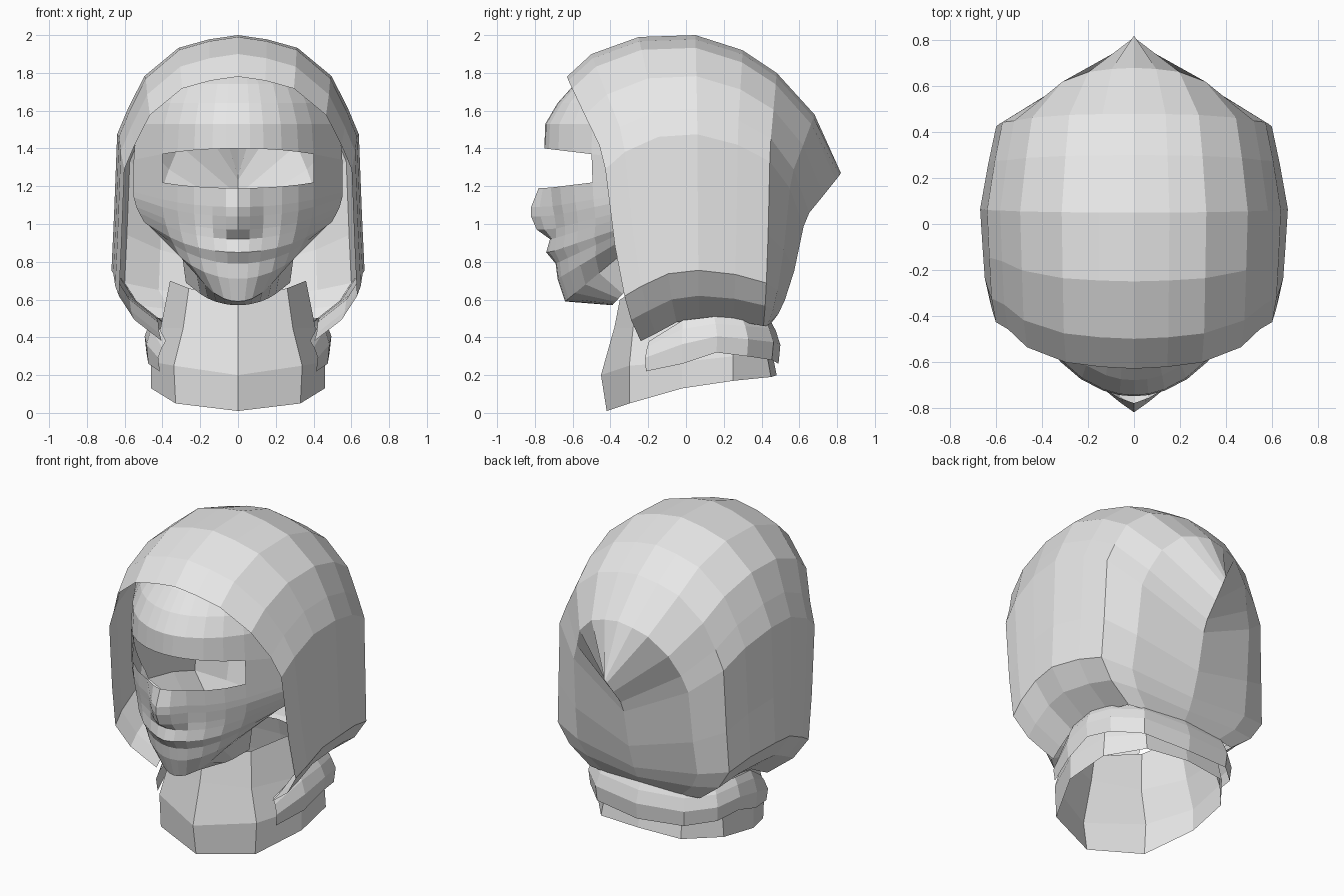
import bpy
import bmesh

cube = bpy.data.objects.get("Cube")
if cube:
    bpy.data.objects.remove(cube)

mat = bpy.data.materials.new("light_grey")
mat.use_nodes = True
GREY = (0.8, 0.8, 0.8, 1)
mat.diffuse_color = GREY
mat.node_tree.nodes["Principled BSDF"].inputs["Base Color"].default_value = GREY


def lerp(a, b, t):
    return a + (b - a) * t


def half_shell(name, rows, skip=None, flip=False):
    """Skin rows of points for the left half and mirror them to the right."""
    bm = bmesh.new()
    grid = [[bm.verts.new(p) for p in row] for row in rows]
    for i in range(len(grid) - 1):
        for j in range(len(grid[i]) - 1):
            if skip and skip(i, j):
                continue
            quad = [grid[i][j], grid[i][j + 1], grid[i + 1][j + 1], grid[i + 1][j]]
            bm.faces.new(quad[::-1] if flip else quad)
    bmesh.ops.remove_doubles(bm, verts=bm.verts, dist=0.0005)
    bmesh.ops.delete(bm, geom=[v for v in bm.verts if not v.link_faces], context='VERTS')
    mesh = bpy.data.meshes.new(name)
    bm.to_mesh(mesh)
    bm.free()
    mesh.materials.append(mat)
    obj = bpy.data.objects.new(name, mesh)
    bpy.context.collection.objects.link(obj)
    mirror = obj.modifiers.new("Mirror", 'MIRROR')
    mirror.merge_threshold = 0.001
    return obj


# Hood: one arch shape (width, depth, height) swept from the face opening to the back seam
arch = [(0, 1, 1), (.23, .98, .985), (.47, .93, .955), (.74, .76, .855), (.87, .56, .74),
        (.955, .48, .65), (.98, .35, .36), (1, .22, .17), (.87, .13, .08), (.64, 0, 0)]
# Stations: half width, top y, top z, bottom y, bottom z
stations = [(.63, -.63, 1.78, -.24, .38), (.65, -.5, 1.9, -.16, .42),
            (.66, -.25, 1.99, -.05, .48), (.67, .05, 2, .07, .5),
            (.635, .3, 1.92, .25, .49), (.6, .48, 1.8, .41, .46),
            (.42, .68, 1.58, .43, .46), (0, .82, 1.27, .44, .46)]
hood = [[(w * a, lerp(yb, yt, b), lerp(zb, zt, c)) for a, b, c in arch]
        for w, yt, zt, yb, zb in stations]
half_shell("hood", hood, flip=True)

# Face mask: horizontal sections; columns give width and depth fractions, nose share
columns = [(0, 0, 1), (.16, .01, .55), (.34, .05, 0), (.58, .15, 0), (.8, .3, 0),
           (1, .5, 0), (1.38, 1, 0)]
# Sections: z, half width, front y, back y, nose bulge, rise towards the sides
sections = [(.57, .2, -.39, -.28, 0, .12), (.59, .22, -.64, -.28, 0, .3),
            (.71, .31, -.68, -.28, 0, .24), (.79, .34, -.69, -.26, 0, .2),
            (.85, .36, -.72, -.25, .02, .16), (.92, .38, -.71, -.25, .01, .14),
            (.97, .39, -.71, -.25, .08, .12), (1.04, .4, -.72, -.25, .1, .1),
            (1.09, .4, -.73, -.25, .09, .08), (1.19, .4, -.74, -.25, .04, .06),
            (1.4, .4, -.75, -.25, 0, -.06), (1.53, .39, -.745, -.25, 0, 0),
            (1.64, .36, -.68, -.25, 0, 0), (1.74, .32, -.59, -.22, 0, 0),
            (1.84, .24, -.45, -.2, 0, 0)]
mask = [[(w * a, lerp(yf, yb, d) - nose * n, z + rise * d) for a, d, n in columns]
        for z, w, yf, yb, nose, rise in sections]
# The eye slot is left open between the cheek and brow sections
half_shell("face_mask", mask, skip=lambda i, j: i == 9 and j < 5)

# Neck: open tube, lower rim dropping to the front
neck = [
    [(0, -.42, .01), (.33, -.3, .05), (.46, -.02, .13), (.44, .25, .17), (.28, .45, .19), (0, .48, .2)],
    [(0, -.45, .2), (.34, -.3, .25), (.46, -.02, .27), (.43, .25, .3), (.27, .43, .3), (0, .46, .3)],
    [(0, -.38, .45), (.29, -.28, .45), (.41, -.02, .45), (.4, .22, .45), (.25, .4, .45), (0, .42, .45)],
    [(0, -.35, .6), (.26, -.24, .66), (.36, -.02, .7), (.35, .2, .6), (.24, .36, .55), (0, .4, .55)],
]
half_shell("neck", neck)

# Collar: band open at the throat, path of x, y, lower z, upper z
path = [(.41, -.21, .22, .38), (.47, -.02, .26, .49), (.48, .16, .32, .51),
        (.44, .32, .3, .5), (.3, .45, .28, .49), (0, .485, .26, .48)]
# Profile: outward scale and height fraction
profile = [(1.01, 0), (1.03, .45), (.98, .8), (.93, 1)]
collar = [[(x * s, y * s, lerp(lo, hi, t)) for x, y, lo, hi in path] for s, t in profile]
half_shell("collar", collar)
